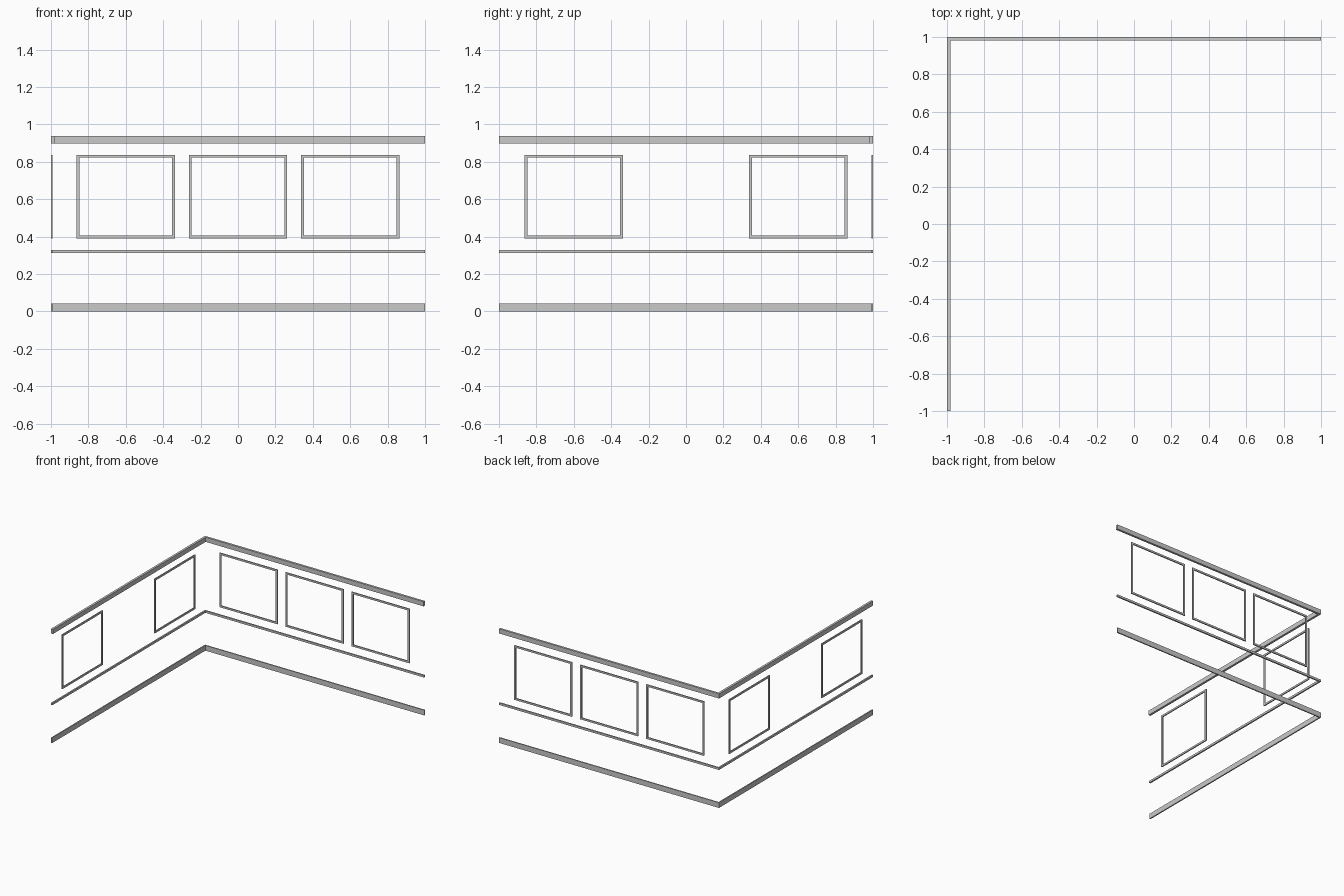
import bpy
import bmesh
from mathutils import Matrix, Vector
from math import radians

if "Cube" in bpy.data.objects:
    bpy.data.objects.remove(bpy.data.objects["Cube"], do_unlink=True)

# Single painted trim colour
paint = bpy.data.materials.new("grey_paint")
paint.use_nodes = True
colour = (0.59, 0.59, 0.59, 1)
paint.diffuse_color = colour
paint.node_tree.nodes["Principled BSDF"].inputs["Base Color"].default_value = colour


def finish(name, bm):
    bmesh.ops.recalc_face_normals(bm, faces=bm.faces)
    mesh = bpy.data.meshes.new(name)
    bm.to_mesh(mesh)
    bm.free()
    mesh.materials.append(paint)
    obj = bpy.data.objects.new(name, mesh)
    bpy.context.collection.objects.link(obj)


def mitred_strip(bm, outer, inner, closed, offset):
    """Bridge two matching outlines with mitred faces and give them thickness."""
    a = [bm.verts.new(p) for p in outer]
    b = [bm.verts.new(p) for p in inner]
    count = len(a)
    faces = []
    for i in range(count if closed else count - 1):
        j = (i + 1) % count
        faces.append(bm.faces.new((a[i], a[j], b[j], b[i])))
    result = bmesh.ops.extrude_face_region(bm, geom=faces)
    verts = [g for g in result["geom"] if isinstance(g, bmesh.types.BMVert)]
    bmesh.ops.translate(bm, verts=verts, vec=Vector(offset))


def corner_rail(name, bottom, top, depth):
    """L-shaped moulding along the right and back walls, mitred at the corner."""
    bm = bmesh.new()
    d = depth
    outer = [(-1, -1, bottom), (-1, 1, bottom), (1, 1, bottom)]
    inner = [(d - 1, -1, bottom), (d - 1, 1 - d, bottom), (1, 1 - d, bottom)]
    mitred_strip(bm, outer, inner, False, (0, 0, top - bottom))
    finish(name, bm)


def rectangle(half_width, low, high):
    return [(-half_width, 0, low), (half_width, 0, low),
            (half_width, 0, high), (-half_width, 0, high)]


def panel_frame(name, centre, on_right_wall):
    """Thin rectangular picture-frame moulding, standing flush on a wall."""
    half, low, high, bar, depth = 0.263, 0.391, 0.837, 0.015, 0.009
    bm = bmesh.new()
    mitred_strip(bm, rectangle(half, low, high),
                 rectangle(half - bar, low + bar, high - bar), True, (0, -depth, 0))
    if on_right_wall:
        place = Matrix.Translation((-1, centre, 0)) @ Matrix.Rotation(radians(90), 4, "Z")
    else:
        place = Matrix.Translation((centre, 1, 0))
    bmesh.ops.transform(bm, matrix=place, verts=bm.verts)
    finish(name, bm)


# Continuous mouldings
corner_rail("baseboard", 0, 0.043, 0.01)
corner_rail("chair_rail", 0.312, 0.329, 0.012)
corner_rail("crown_moulding", 0.899, 0.937, 0.018)

# Panel frames above the chair rail
for label, x in (("right", -0.6), ("middle", 0), ("left", 0.6)):
    panel_frame("back_panel_frame_" + label, x, False)
for label, y in (("front", -0.6), ("rear", 0.6)):
    panel_frame("side_panel_frame_" + label, y, True)
